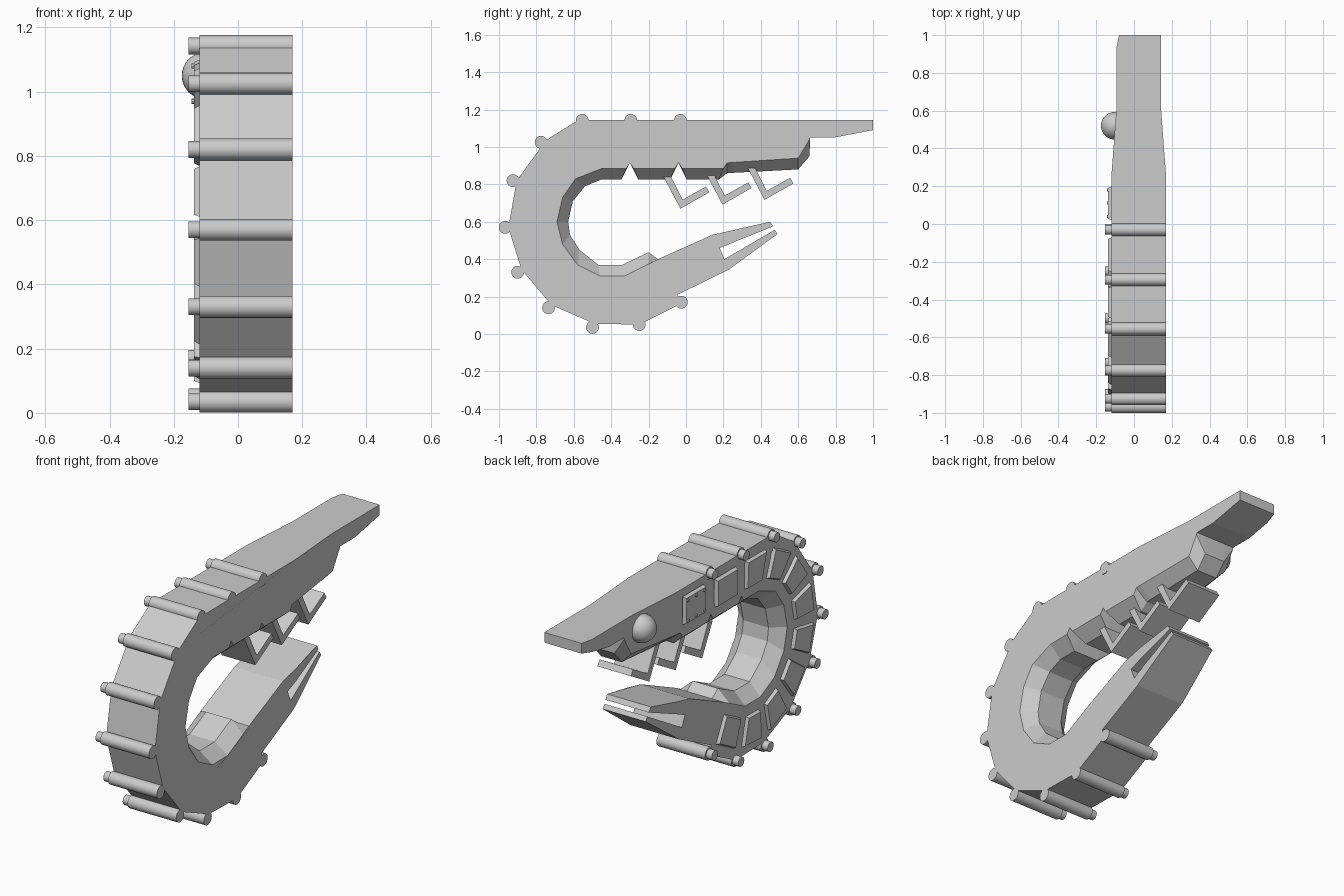
import bpy, bmesh, math
from mathutils import Vector

if "Cube" in bpy.data.objects:
    bpy.data.objects.remove(bpy.data.objects["Cube"], do_unlink=True)

grey = bpy.data.materials.new("light grey")
grey.use_nodes = True
grey.diffuse_color = (0.6, 0.6, 0.6, 1)
grey.node_tree.nodes["Principled BSDF"].inputs["Base Color"].default_value = (0.6, 0.6, 0.6, 1)

MID = 0.025       # centre plane of the body
HALF = 0.145      # half thickness
SIDE = MID - HALF  # detailed side


def finish(name, bm, smooth=False):
    bmesh.ops.recalc_face_normals(bm, faces=bm.faces)
    me = bpy.data.meshes.new(name)
    bm.to_mesh(me)
    bm.free()
    me.materials.append(grey)
    ob = bpy.data.objects.new(name, me)
    bpy.context.collection.objects.link(ob)
    if smooth:
        bpy.ops.object.select_all(action='DESELECT')
        ob.select_set(True)
        bpy.context.view_layer.objects.active = ob
        bpy.ops.object.shade_smooth_by_angle(angle=math.radians(40))
    return ob


def loft(layers):
    """Join (x, yz outline) layers into one closed solid."""
    bm = bmesh.new()
    rings = [[bm.verts.new((x, y, z)) for y, z in pts] for x, pts in layers]
    bm.faces.new(rings[0])
    bm.faces.new(rings[-1])
    n = len(rings[0])
    for a, b in zip(rings, rings[1:]):
        for i in range(n):
            j = (i + 1) % n
            bm.faces.new((a[i], a[j], b[j], b[i]))
    return bm


def rod(name, y, z, x0, x1, r, sides=24):
    bm = bmesh.new()
    bmesh.ops.create_cone(bm, cap_ends=True, segments=sides, radius1=r, radius2=r, depth=x1 - x0)
    for v in bm.verts:
        v.co = Vector(((x0 + x1) / 2 + v.co.z, y + v.co.x, z + v.co.y))
    return finish(name, bm, True)


# Hooked body: outer edge, lower forked jaw, then the inner edge
outer = [(1, 1.145), (-.575, 1.145), (-.75, 1.035), (-.905, .82), (-.95, .57),
         (-.88, .345), (-.72, .155), (-.49, .055), (-.25, .05), (-.04, .155),
         (-.045, .21), (.23, .345), (.49, .535), (.475, .557), (.205, .4),
         (.18, .46), (.465, .575), (.45, .6), (.14, .53), (-.15, .4)]
inner_wide = [(-.2, .375), (-.33, .31), (-.46, .31), (-.58, .37), (-.66, .48),
              (-.69, .6), (-.66, .73), (-.59, .83), (-.45, .885)]
inner_tight = [(-.2, .437), (-.34, .37), (-.47, .37), (-.57, .45), (-.62, .53),
               (-.63, .6), (-.605, .71), (-.54, .79), (-.455, .825)]
for y in (-.3, -.04):   # notches in the upper gum
    inner_wide += [(y - .02, .885), (y, .915), (y + .02, .885)]
    inner_tight += [(y - .045, .825), (y, .915), (y + .045, .825)]
inner_wide += [(.2, .885), (.22, .915), (.6, .94), (.66, 1.04)]
inner_tight += [(.175, .825), (.22, .86), (.6, .88), (.66, .95)]
beak = [(.664, 1.05), (.79, 1.05), (1, 1.09)]
wide = outer + inner_wide + beak
tight = outer + inner_tight + beak
body = loft([(MID - HALF, wide), (MID - .075, tight), (MID + .075, tight), (MID + HALF, wide)])
for y in (.25, .6, .93):
    bmesh.ops.bisect_plane(body, geom=body.verts[:] + body.edges[:] + body.faces[:],
                           plane_co=(0, y, 0), plane_no=(0, 1, 0))
for v in body.verts:    # taper the jaws
    t = min(max((v.co.y - .25) / .35, 0), 1)
    v.co.x = MID + (v.co.x - MID) * (1 - .18 * t)
    if v.co.y > .95 and v.co.x < MID:
        v.co.x += .015
finish("hooked_body", body)

# Rollers around the outer edge, each with a bolt head
rollers = [(-.03, 1.142), (-.295, 1.142), (-.555, 1.142), (-.775, 1.025), (-.925, .82),
           (-.967, .57), (-.9, .33), (-.735, .14), (-.5, .035), (-.25, .05), (-.025, .17)]
for i, (y, z) in enumerate(rollers):
    rod(f"roller_{i + 1}", y, z, SIDE, MID + HALF, .034)
    rod(f"bolt_head_{i + 1}", y, z, SIDE - .034, SIDE, .026, 16)

# Raised side panels, one between each pair of rollers
inside = [Vector(p) for p in [(-.03, .885), (-.295, .885), (-.47, .88)] + inner_wide[7:0:-1]]
inside.append(Vector((-.15, .4)))


def panel(name, corners):
    mid = sum(corners, Vector((0, 0))) / 4
    top = [mid + (c - mid) * .9 for c in corners]
    finish(name, loft([(SIDE + .002, corners), (SIDE - .017, top)]))


for i in range(len(rollers) - 1):
    a, b = Vector(rollers[i]), Vector(rollers[i + 1])
    c, d = inside[i], inside[i + 1]
    quad = []
    for s, t in ((.15, .2), (.85, .2), (.85, .78), (.15, .78)):
        quad.append(a.lerp(b, s).lerp(c.lerp(d, s), t))
    panel(f"side_panel_{i + 1}", quad)

# Riveted plate behind the eye
panel("riveted_plate", [Vector(p) for p in ((.02, .95), (.2, .95), (.2, 1.1), (.02, 1.1))])
for y in (.04, .11, .18):
    for z in (.97, 1.08):
        rod("plate_rivet", y, z, SIDE - .024, SIDE - .01, .008, 8)

# Eye
eye = bmesh.new()
bmesh.ops.create_uvsphere(eye, u_segments=32, v_segments=16, radius=.073)
bmesh.ops.translate(eye, verts=eye.verts, vec=(-.102, .52, 1.05))
finish("eye", eye, True)

# Bent teeth hanging from the upper jaw
tooth = [(-.09, .17), (0, 0), (.155, .088), (.137, .118), (.012, .048), (-.05, .17)]
for i, (y, z) in enumerate(((-.03, .67), (.195, .692), (.42, .717))):
    pts = [(y + p, z + q) for p, q in tooth]
    finish(f"tooth_{i + 1}", loft([(-.075, pts), (.125, pts)]))
